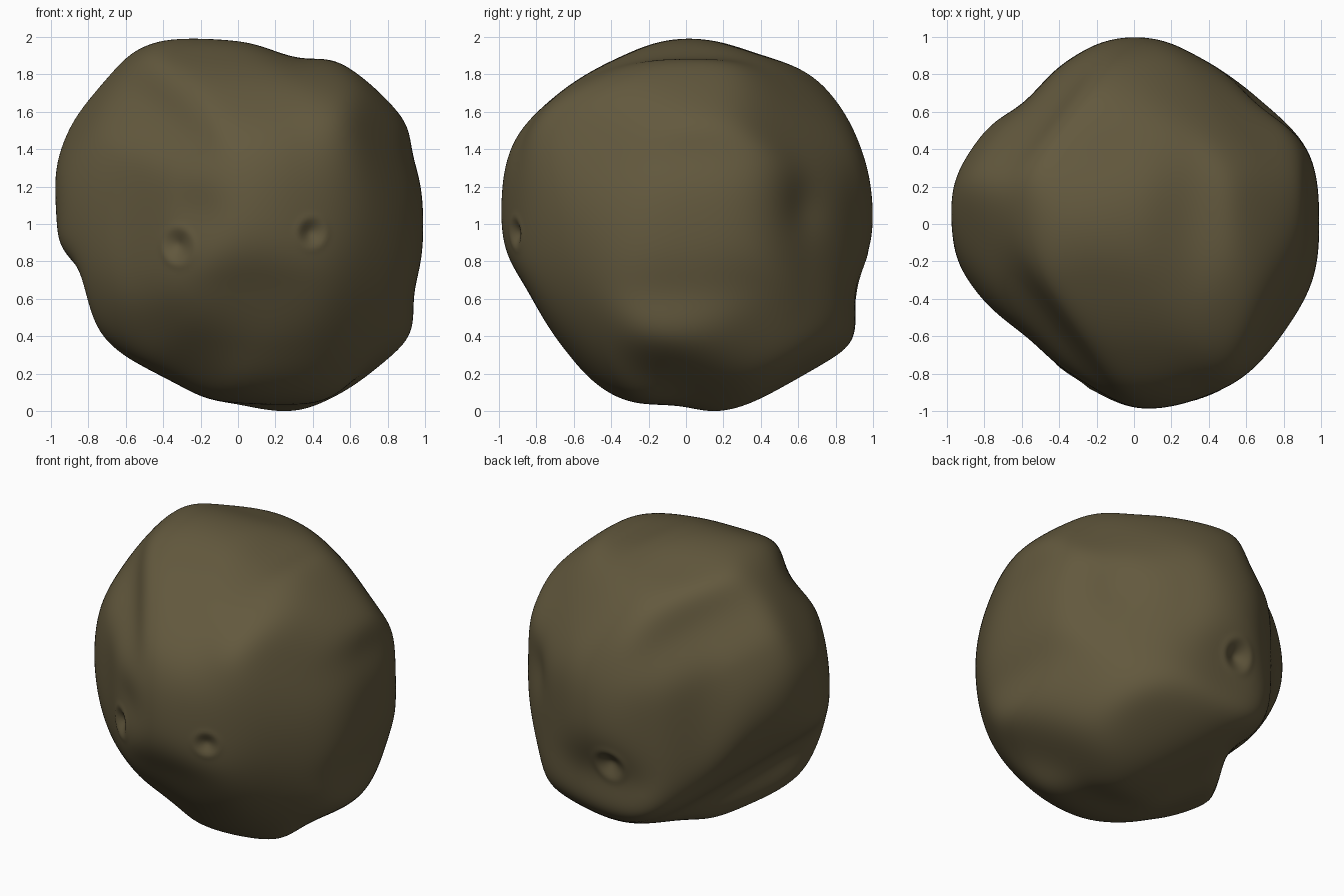
import bpy
import bmesh
import math
from mathutils import Vector

default_cube = bpy.data.objects.get("Cube")
if default_cube:
    bpy.data.objects.remove(default_cube, do_unlink=True)

# Outline profiles: (azimuth, elevation, sixteen radii in percent, anticlockwise)
OUTLINES = [
    (0, 0, [100, 102, 108, 97, 98, 106, 107, 103, 97, 95, 94, 92, 98, 106, 112, 103]),
    (90, 0, [100, 102, 104, 99, 99, 96, 98, 102, 99, 93, 94, 100, 99, 104, 108, 100]),
    (0, 90, [99, 101, 95, 96, 100, 95, 89, 98, 100, 93, 84, 89, 99, 100, 100, 100]),
    (35, 25, [101, 98, 96, 101, 106, 108, 99, 95, 90, 89, 90, 95, 106, 106, 109, 103]),
    (215, 25, [90, 90, 92, 99, 98, 103, 104, 104, 101, 106, 110, 103, 93, 93, 96, 93]),
    (145, -25, [94, 96, 100, 105, 99, 102, 104, 100, 99, 100, 101, 100, 96, 98, 83, 87]),
]

# Broad shallow hollows and small craters: (centre direction, angular radius, depth)
HOLLOWS = [
    ((-0.2, -0.9, 0.08), 0.26, 0.025),
    ((0.36, -0.85, 0.45), 0.26, 0.02),
    ((0.72, 0.66, 0.1), 0.28, 0.03),
]
CRATERS = [
    ((-0.35, -0.88, -0.13), 0.10, 0.035),
    ((0.39, -0.90, -0.05), 0.075, 0.03),
    ((-0.07, 0.96, -0.28), 0.10, 0.04),
]

SHARPNESS = 22  # higher keeps the ridges between facets crisper


def view_axes(azimuth, elevation):
    """Sideways and upward axes of an outline plane."""
    a, e = math.radians(azimuth), math.radians(elevation)
    side = Vector((math.cos(a), math.sin(a), 0))
    up = Vector((-math.sin(a) * math.sin(e), math.cos(a) * math.sin(e), math.cos(e)))
    return side, up


def profile_radius(radii, angle):
    """Closed Catmull-Rom interpolation of the radii around an outline."""
    count = len(radii)
    pos = (angle / math.tau) % 1 * count
    i = int(pos)
    t = pos - i
    a, b, c, d = (radii[(i + k) % count] for k in (-1, 0, 1, 2))
    return b + t * ((c - a) + t * ((2 * a - 5 * b + 4 * c - d) + t * (3 * (b - c) + d - a))) / 2


def rock_radius(direction):
    """Smooth minimum of all outlines along one direction."""
    total = 0
    for side, up, _, radii in frames:
        u, v = direction.dot(side), direction.dot(up)
        reach = math.hypot(u, v)
        total += (reach / profile_radius(radii, math.atan2(v, u))) ** SHARPNESS
    return total ** (-1 / SHARPNESS)


def sphere(subdivisions):
    ball = bmesh.new()
    bmesh.ops.create_icosphere(ball, subdivisions=subdivisions, radius=1)
    return ball


def refine_outlines(directions):
    """Adjust each outline so that the blended rock reaches its target radii."""
    points = [d * rock_radius(d) for d in directions]
    for side, up, target, radii in frames:
        count = len(target)
        reach = [0] * count
        for p in points:
            u, v = p.dot(side), p.dot(up)
            pos = math.atan2(v, u) / math.tau * count
            k = round(pos)
            if abs(pos - k) < 0.15:
                reach[k % count] = max(reach[k % count], math.hypot(u, v))
        for k in range(count):
            wanted = radii[k] * (target[k] / reach[k]) ** 0.8
            radii[k] = min(wanted, target[k] * 1.2)


def press(bm, centre, radius, depth, rim):
    """Push a round bowl with an optional raised rim into the surface."""
    centre = Vector(centre).normalized()
    for v in bm.verts:
        direction = v.co.normalized()
        d = direction.angle(centre) / radius
        if d < 2.5:
            bowl = -depth * math.exp(-(d * 1.5) ** 2)
            edge = depth * rim * math.exp(-((d - 1.1) * 3.5) ** 2)
            v.co += direction * (bowl + edge)


# Outlines fitted to each other on a coarse sphere
frames = []
for azimuth, elevation, percent in OUTLINES:
    target = [r / 100 for r in percent]
    frames.append((*view_axes(azimuth, elevation), target, list(target)))
probe = sphere(5)
directions = [v.co.normalized() for v in probe.verts]
probe.free()
for _ in range(12):
    refine_outlines(directions)

# Rock body
bm = sphere(7)
for v in bm.verts:
    direction = v.co.normalized()
    v.co = direction * rock_radius(direction)
for _ in range(20):
    bmesh.ops.smooth_vert(bm, verts=bm.verts, factor=0.5, use_axis_x=True, use_axis_y=True, use_axis_z=True)
for hollow in HOLLOWS:
    press(bm, *hollow, rim=0)
for crater in CRATERS:
    press(bm, *crater, rim=0.15)
ground = min(v.co.z for v in bm.verts)
bmesh.ops.translate(bm, verts=bm.verts, vec=(0, 0, -ground))
for face in bm.faces:
    face.smooth = True

mesh = bpy.data.meshes.new("rock_body")
bm.to_mesh(mesh)
bm.free()
rock = bpy.data.objects.new("rock_body", mesh)
bpy.context.collection.objects.link(rock)

# Stone colour
stone = bpy.data.materials.new("olive_brown_stone")
stone.use_nodes = True
colour = (0.125, 0.1, 0.048, 1)
stone.diffuse_color = colour
shader = stone.node_tree.nodes["Principled BSDF"]
shader.inputs["Base Color"].default_value = colour
shader.inputs["Roughness"].default_value = 0.9
mesh.materials.append(stone)
